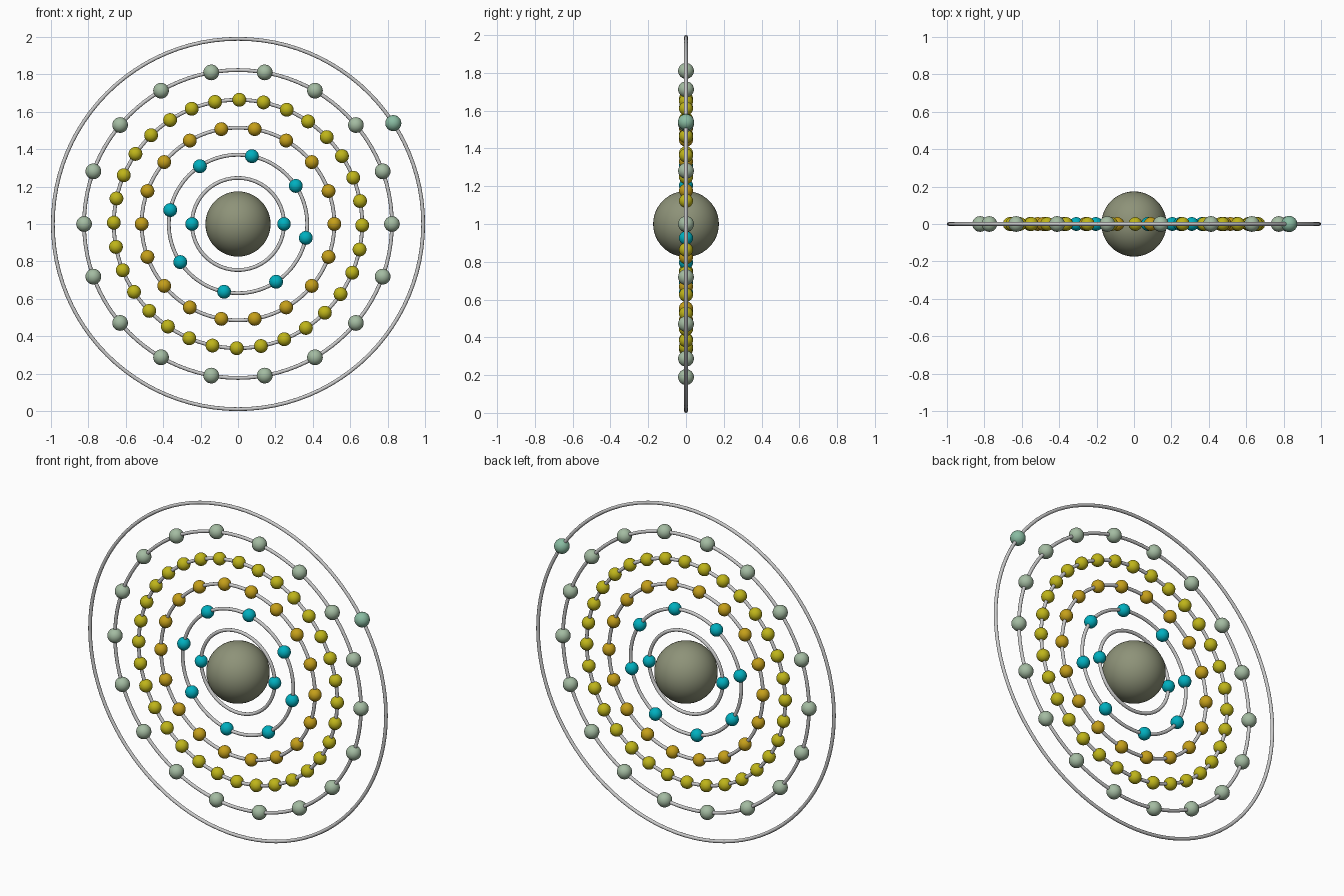
import bpy
from math import cos, sin, pi, radians

if "Cube" in bpy.data.objects:
    bpy.data.objects.remove(bpy.data.objects["Cube"])

CENTRE_Z = 1.0


def material(name, rgb):
    m = bpy.data.materials.new(name)
    m.diffuse_color = (*rgb, 1)
    m.use_nodes = True
    m.node_tree.nodes["Principled BSDF"].inputs["Base Color"].default_value = m.diffuse_color
    return m


def ball(name, radius, x, z, mat, segments=24):
    bpy.ops.mesh.primitive_uv_sphere_add(segments=segments, ring_count=segments // 2,
                                         radius=radius, location=(x, 0, z))
    ob = bpy.context.object
    ob.name = name
    ob.data.materials.append(mat)
    bpy.ops.object.shade_smooth()
    return ob


def orbit_ring(name, radius):
    bpy.ops.mesh.primitive_torus_add(major_radius=radius, minor_radius=0.01,
                                     major_segments=96, minor_segments=12,
                                     location=(0, 0, CENTRE_Z), rotation=(pi / 2, 0, 0))
    bpy.context.object.name = name
    bpy.ops.object.shade_smooth()


cyan = material("cyan", (0.0, 0.43, 0.52))
amber = material("amber", (0.56, 0.35, 0.01))
yellow = material("yellow", (0.52, 0.46, 0.01))
sage = material("sage", (0.37, 0.50, 0.36))
mint = material("mint", (0.25, 0.50, 0.36))
olive = material("olive", (0.27, 0.29, 0.19))

# Nucleus
ball("nucleus", 0.174, 0, CENTRE_Z, olive, 48)

# Shells: orbit radius, electron count, start angle, electron radius, colour
shells = [
    (0.246, 2, 0.0, 0.036, cyan),
    (0.370, 8, 33.4, 0.037, cyan),
    (0.515, 18, 0.0, 0.037, amber),
    (0.664, 32, -0.6, 0.037, yellow),
    (0.823, 18, 0.0, 0.042, sage),
    (0.990, 1, 33.0, 0.043, mint),
]
for i, (radius, count, start, size, mat) in enumerate(shells, 1):
    orbit_ring(f"orbit_ring_{i}", radius)
    # Electrons evenly spaced on the ring; copies share one mesh
    first = None
    for k in range(count):
        a = radians(start) + 2 * pi * k / count
        x, z = radius * cos(a), CENTRE_Z + radius * sin(a)
        if first is None:
            first = ob = ball(f"electron_{i}_1", size, x, z, mat)
        else:
            ob = first.copy()
            ob.name = f"electron_{i}_{k + 1}"
            ob.location = (x, 0, z)
            bpy.context.collection.objects.link(ob)
